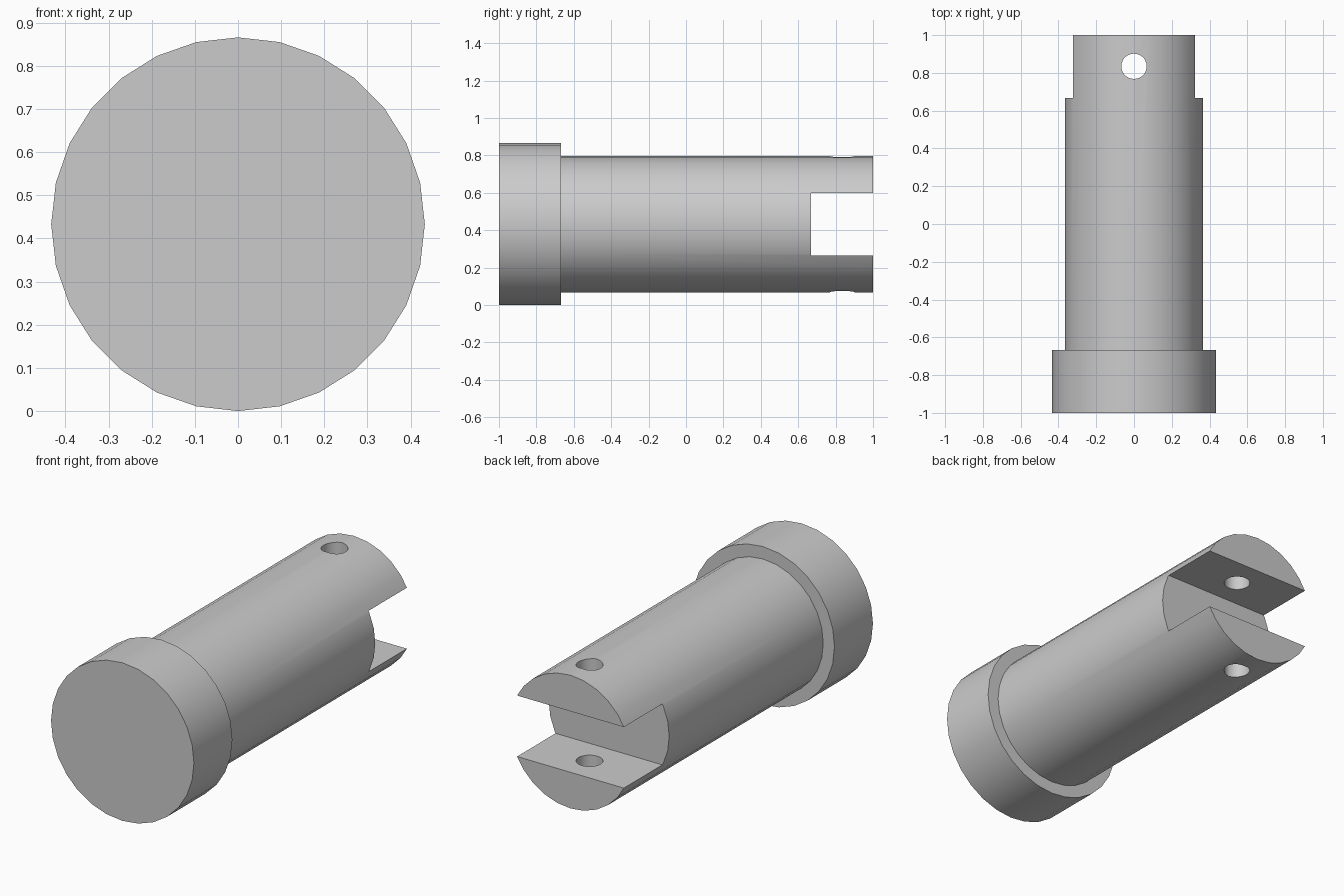
import bpy, bmesh, math
from mathutils import Matrix, Vector

if "Cube" in bpy.data.objects:
    bpy.data.objects.remove(bpy.data.objects["Cube"], do_unlink=True)

HEAD_R, SHAFT_R = 0.433, 0.365
SIDES = 28
SHOULDER, SLOT_START, HOLE_Y = -0.667, 0.667, 0.835
SLOT_HALF, HOLE_R = 0.167, 0.067

steel = bpy.data.materials.new("grey_steel")
steel.use_nodes = True
color = (0.6, 0.6, 0.6, 1)
steel.diffuse_color = color
steel.node_tree.nodes["Principled BSDF"].inputs["Base Color"].default_value = color


def make_object(name, bm):
    bmesh.ops.recalc_face_normals(bm, faces=bm.faces)
    mesh = bpy.data.meshes.new(name)
    bm.to_mesh(mesh)
    bm.free()
    mesh.materials.append(steel)
    obj = bpy.data.objects.new(name, mesh)
    bpy.context.collection.objects.link(obj)
    return obj


# Headed pin: stepped profile turned about the y axis, ends capped
bm = bmesh.new()
profile = [(-1, HEAD_R), (SHOULDER, HEAD_R), (SHOULDER, SHAFT_R), (1, SHAFT_R)]
verts = [bm.verts.new((0, y, HEAD_R + r)) for y, r in profile]
edges = [bm.edges.new(pair) for pair in zip(verts, verts[1:])]
bmesh.ops.spin(bm, geom=verts + edges, cent=(0, 0, HEAD_R), axis=(0, 1, 0),
               angle=math.tau, steps=SIDES)
bmesh.ops.remove_doubles(bm, verts=bm.verts, dist=0.0001)
bmesh.ops.holes_fill(bm, edges=[e for e in bm.edges if e.is_boundary], sides=0)
pin = make_object("clevis_pin", bm)

# Slot cutter across the tail
bm = bmesh.new()
bmesh.ops.create_cube(bm, size=1)
bmesh.ops.scale(bm, verts=bm.verts, vec=(2, 1, 2 * SLOT_HALF))
bmesh.ops.translate(bm, verts=bm.verts, vec=Vector((0, SLOT_START + 0.5, HEAD_R)))
slot = make_object("slot_cutter", bm)

# Cross hole cutter through both fork arms
bm = bmesh.new()
bmesh.ops.create_cone(bm, cap_ends=True, segments=SIDES, radius1=HOLE_R, radius2=HOLE_R,
                      depth=2, matrix=Matrix.Translation((0, HOLE_Y, HEAD_R)))
hole = make_object("hole_cutter", bm)

# Cut the fork and its holes
bpy.context.view_layer.objects.active = pin
for cutter in (slot, hole):
    cutter.hide_render = True
    mod = pin.modifiers.new(cutter.name, 'BOOLEAN')
    mod.operation = 'DIFFERENCE'
    mod.solver = 'EXACT'
    mod.object = cutter
    bpy.ops.object.modifier_apply(modifier=mod.name)
    bpy.data.objects.remove(cutter, do_unlink=True)

# Smooth round walls, sharp rims
bpy.ops.object.select_all(action='DESELECT')
pin.select_set(True)
bpy.ops.object.shade_smooth_by_angle(angle=math.radians(30))
